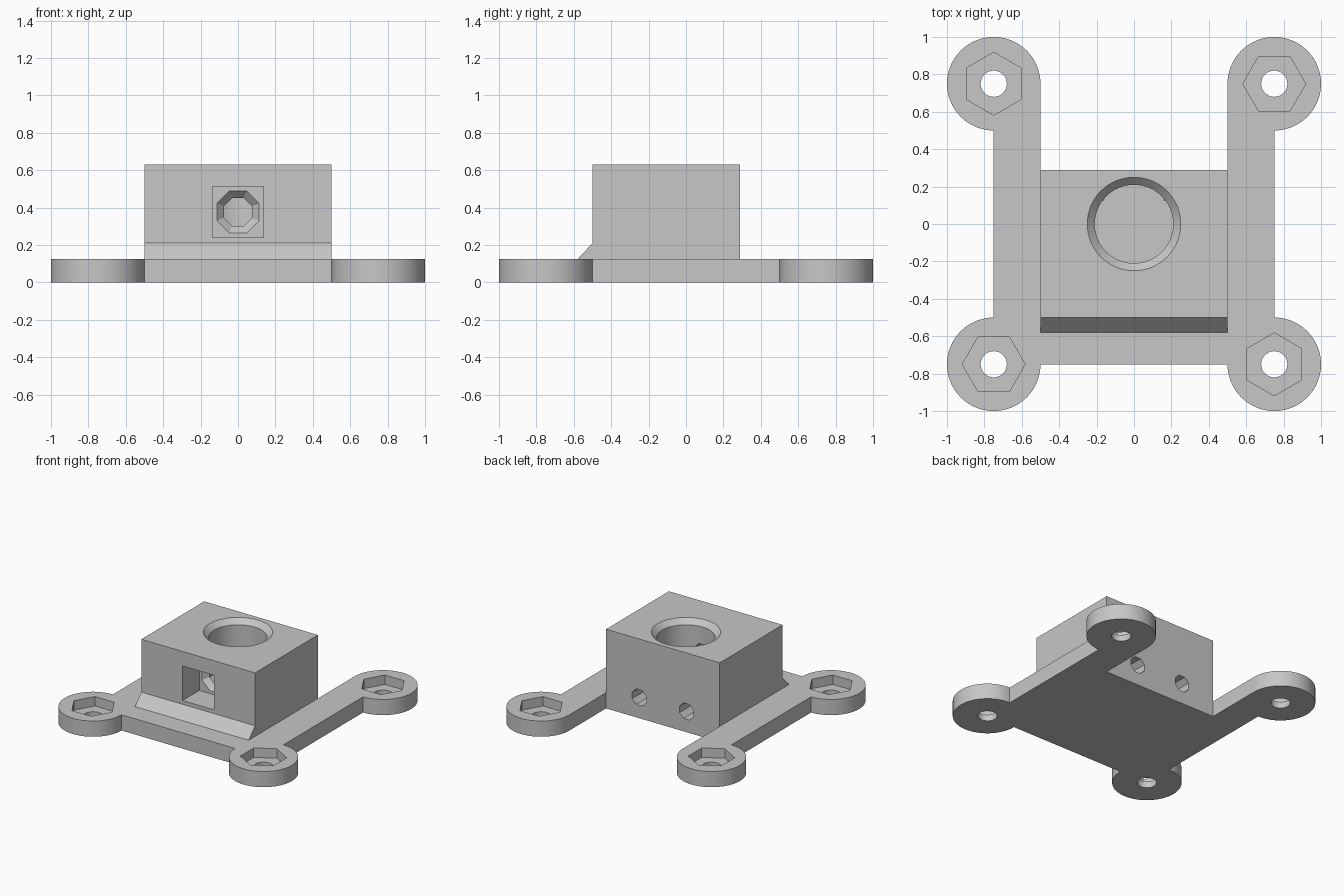
import bpy
import bmesh
from math import cos, sin, pi, radians, sqrt
from mathutils import Matrix, Vector

old = bpy.data.objects.get("Cube")
if old:
    bpy.data.objects.remove(old, do_unlink=True)

grey = bpy.data.materials.new("plain_grey")
grey.use_nodes = True
colour = (0.57, 0.57, 0.57, 1)
grey.diffuse_color = colour
grey.node_tree.nodes["Principled BSDF"].inputs["Base Color"].default_value = colour

ALONG_Y = Matrix.Rotation(-pi / 2, 4, 'X')


def loft(name, rings):
    """Solid skinned through rings that share one point count."""
    bm = bmesh.new()
    loops = [[bm.verts.new(p) for p in ring] for ring in rings]
    n = len(loops[0])
    for low, high in zip(loops, loops[1:]):
        for i in range(n):
            j = (i + 1) % n
            bm.faces.new((low[i], low[j], high[j], high[i]))
    bm.faces.new(loops[0][::-1])
    bm.faces.new(loops[-1])
    bmesh.ops.recalc_face_normals(bm, faces=bm.faces)
    mesh = bpy.data.meshes.new(name)
    bm.to_mesh(mesh)
    bm.free()
    obj = bpy.data.objects.new(name, mesh)
    obj.data.materials.append(grey)
    bpy.context.collection.objects.link(obj)
    return obj


def turned(name, levels, sides, start=0.0, place=Matrix()):
    """Regular-sided solid from (height, radius) levels."""
    angles = [start + 2 * pi * i / sides for i in range(sides)]
    return loft(name, [[place @ Vector((r * cos(a), r * sin(a), h)) for a in angles]
                       for h, r in levels])


def combine(target, tool, operation):
    mod = target.modifiers.new(operation.lower(), 'BOOLEAN')
    mod.operation = operation
    mod.solver = 'EXACT'
    mod.object = tool
    bpy.context.view_layer.objects.active = target
    bpy.ops.object.modifier_apply(modifier=mod.name)
    bpy.data.objects.remove(tool, do_unlink=True)


# Base plate: U-shaped outline with a round foot at each corner
PLATE, FOOT, REACH, BACK, TOP = 0.125, 0.25, 0.75, 0.29, 0.63


def foot_arc(x, y, start):
    return [(x + FOOT * cos(radians(start + 270 * i / 48)),
             y + FOOT * sin(radians(start + 270 * i / 48))) for i in range(49)]


outline = (foot_arc(REACH, -REACH, 180) + foot_arc(REACH, REACH, 270)
           + [(0.5, BACK), (-0.5, BACK)]
           + foot_arc(-REACH, REACH, 0) + foot_arc(-REACH, -REACH, 90))
body = loft("mounting_bracket", [[(x, y, z) for x, y in outline] for z in (0, PLATE)])

# Housing block with a sloped front fillet
side = [(-0.58, PLATE), (-0.5, 0.21), (-0.5, TOP), (BACK, TOP), (BACK, PLATE)]
block = loft("housing_block", [[(x, y, z) for y, z in side] for x in (-0.5, 0.5)])
combine(body, block, 'UNION')

# Chamfered round bore in the top
bore = turned("bore_cutter", [(PLATE, 0.21), (TOP - 0.04, 0.21),
                              (TOP, 0.25), (TOP + 0.1, 0.25)], 64)
combine(body, bore, 'DIFFERENCE')

# Square front pocket leading to a tapered octagonal port
front = Matrix.Translation((0, 0, 0.377)) @ ALONG_Y
pocket = turned("pocket_cutter", [(-0.7, 0.137 * sqrt(2)), (-0.29, 0.137 * sqrt(2))],
                4, pi / 4, front)
combine(body, pocket, 'DIFFERENCE')
port = turned("port_cutter", [(-0.35, 0.122), (-0.29, 0.122), (-0.25, 0.081), (-0.1, 0.081)],
              8, pi / 8, front)
combine(body, port, 'DIFFERENCE')

# Two screw holes in the back
for x in (-0.208, 0.208):
    place = Matrix.Translation((x, 0, 0.165)) @ ALONG_Y
    hole = turned("screw_cutter", [(0.125, 0.067), (0.4, 0.067)], 8, pi / 8, place)
    combine(body, hole, 'DIFFERENCE')

# Hexagonal nut recess and through hole in each foot
for x in (-REACH, REACH):
    for y in (-REACH, REACH):
        place = Matrix.Translation((x, y, 0))
        turn = 0 if x * y > 0 else pi / 6
        recess = turned("nut_cutter", [(0.05, 0.168), (0.2, 0.168)], 6, turn, place)
        combine(body, recess, 'DIFFERENCE')
        drill = turned("drill_cutter", [(-0.1, 0.07), (0.2, 0.07)], 32, 0, place)
        combine(body, drill, 'DIFFERENCE')

# Smooth the round walls, keep the edges crisp
bpy.ops.object.select_all(action='DESELECT')
body.select_set(True)
bpy.context.view_layer.objects.active = body
bpy.ops.object.shade_smooth_by_angle(angle=radians(25))
